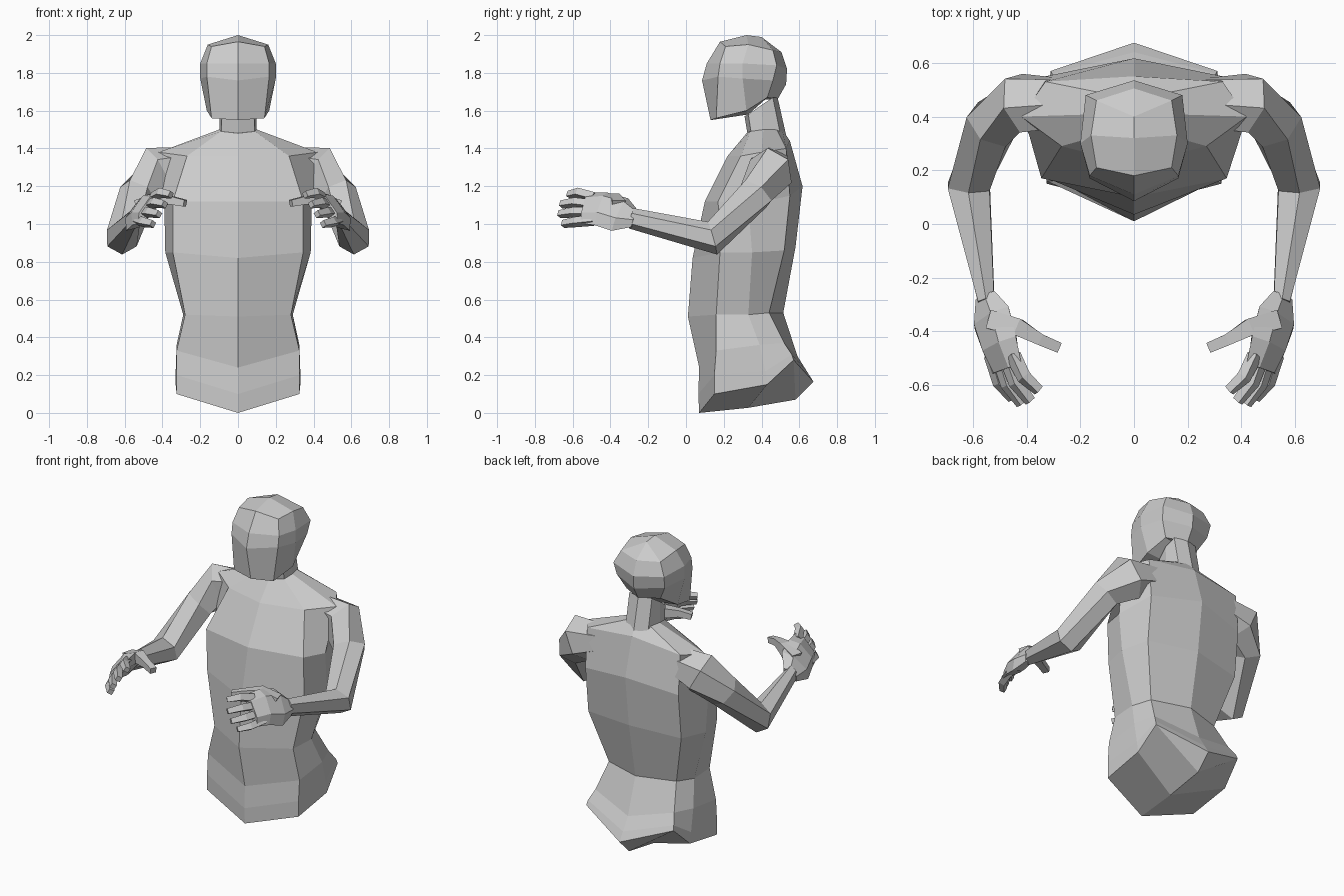
import bpy
import bmesh
from mathutils import Vector
from math import cos, sin, tau

cube = bpy.data.objects.get("Cube")
if cube:
    bpy.data.objects.remove(cube, do_unlink=True)

# One flat material for the whole figure
grey = bpy.data.materials.new("plain grey")
grey.use_nodes = True
COLOUR = (0.6, 0.6, 0.6, 1)
grey.diffuse_color = COLOUR
grey.node_tree.nodes["Principled BSDF"].inputs["Base Color"].default_value = COLOUR


def finish(bm, name):
    """Turn a bmesh into a flat-shaded object with outward normals."""
    bmesh.ops.recalc_face_normals(bm, faces=bm.faces[:])
    mesh = bpy.data.meshes.new(name)
    bm.to_mesh(mesh)
    bm.free()
    mesh.materials.append(grey)
    obj = bpy.data.objects.new(name, mesh)
    bpy.context.collection.objects.link(obj)
    return obj


def bridge(bm, rings):
    """Join neighbouring rings of vertices with quads."""
    for low, high in zip(rings, rings[1:]):
        for i in range(len(low)):
            j = (i + 1) % len(low)
            bm.faces.new((low[i], low[j], high[j], high[i]))


def body_loft(name, rows, bottom=(), top=()):
    """Symmetric loft: each row is front, corner, side, back corner, spine.
    Caps are given as (y, z) points along the centre line, front to back."""
    bm = bmesh.new()
    rings = []
    for front, corner, side, back, spine in rows:
        half = [corner, side, back]
        ring = [(0, *front)] + half + [(0, *spine)]
        ring += [(-x, y, z) for x, y, z in reversed(half)]
        rings.append([bm.verts.new(p) for p in ring])
    bridge(bm, rings)
    for ring, cap in ((rings[0], bottom), (rings[-1], top)):
        if not cap:
            continue
        first, last = [bm.verts.new((0, *p)) for p in (cap[0], cap[-1])]
        f, c, s, b, k, b2, s2, c2 = ring
        for x, y, z in ((c, s, b), (c2, s2, b2)):
            bm.faces.new((f, x, y, first))
            bm.faces.new((first, y, z, last))
            bm.faces.new((last, z, k))
    return finish(bm, name)


def limb_loft(name, mirror, path, radii, sides=6, hint=(0, 0, 1), turn=0.0):
    """Tube along a path; radii are (across, along the hint direction)."""
    bm = bmesh.new()
    points = [Vector(p) for p in path]
    rings = []
    for i, point in enumerate(points):
        before = points[max(i - 1, 0)]
        after = points[min(i + 1, len(points) - 1)]
        tangent = Vector()
        for step in (point - before, after - point):
            if step.length > 0:
                tangent += step.normalized()
        tangent.normalize()
        up = Vector(hint)
        up = (up - tangent * up.dot(tangent)).normalized()
        across = tangent.cross(up)
        wide, tall = radii[i]
        ring = []
        for k in range(sides):
            a = tau * (k + turn) / sides
            p = point + across * wide * sin(a) + up * tall * cos(a)
            ring.append(bm.verts.new((p.x * mirror, p.y, p.z)))
        rings.append(ring)
    bridge(bm, rings)
    bm.faces.new(rings[0])
    bm.faces.new(rings[-1])
    return finish(bm, name)


# Torso, from the seat up to the neck base
body_loft("torso", [
    [(.07, 0), (.325, .15, .1), (.33, .43, .15), (.31, .57, .28), (.675, .165)],
    [(.065, .1), (.325, .15, .2), (.33, .42, .22), (.305, .56, .31), (.64, .22)],
    [(.07, .24), (.325, .16, .33), (.325, .39, .36), (.28, .52, .37), (.59, .3)],
    [(.01, .51), (.28, .16, .52), (.29, .33, .52), (.24, .44, .53), (.515, .53)],
    [(.035, .82), (.345, .18, .85), (.385, .35, .85), (.33, .52, .86), (.58, .88)],
    [(.1, 1.12), (.345, .17, 1.12), (.39, .33, 1.1), (.33, .55, 1.15), (.617, 1.2)],
    [(.22, 1.36), (.27, .29, 1.36), (.42, .4, 1.38), (.33, .53, 1.4), (.55, 1.44)],
    [(.32, 1.48), (.09, .34, 1.49), (.1, .41, 1.5), (.08, .48, 1.5), (.51, 1.5)],
], bottom=[(.33, .027), (.58, .07)], top=[(.4, 1.5), (.46, 1.5)])

# Neck
body_loft("neck", [
    [(.33, 1.45), (.09, .35, 1.45), (.1, .41, 1.46), (.08, .5, 1.47), (.53, 1.47)],
    [(.31, 1.57), (.085, .33, 1.58), (.095, .4, 1.63), (.08, .46, 1.67), (.485, 1.67)],
])

# Head
body_loft("head", [
    [(.13, 1.55), (.14, .16, 1.56), (.165, .32, 1.6), (.12, .43, 1.67), (.485, 1.66)],
    [(.085, 1.76), (.165, .17, 1.78), (.2, .3, 1.77), (.17, .46, 1.76), (.53, 1.74)],
    [(.11, 1.85), (.165, .18, 1.85), (.2, .3, 1.85), (.18, .48, 1.84), (.535, 1.82)],
    [(.18, 1.965), (.14, .21, 1.94), (.16, .33, 1.95), (.14, .46, 1.92), (.505, 1.91)],
], bottom=[(.33, 1.58), (.42, 1.66)], top=[(.32, 2), (.4, 1.99)])

# Arms and hands, built once and mirrored
PALM_UP = (-.6, 0, .8)
INDEX = [(.45, -.49, 1.14), (.41, -.57, 1.165), (.355, -.62, 1.155)]
PINKY = [(.53, -.49, 1.02), (.5, -.59, 1.01), (.45, -.65, 1)]
FINGERS = ("index_finger", "middle_finger", "ring_finger", "little_finger")

for side, mirror in (("left", 1), ("right", -1)):
    limb_loft(side + "_arm", mirror,
              [(.22, .45, 1.33), (.42, .45, 1.28), (.53, .37, 1.16),
               (.615, .14, .925), (.55, -.29, 1.03)],
              [(.1, .08), (.12, .14), (.105, .1), (.09, .09), (.035, .055)])
    limb_loft(side + "_palm", mirror,
              [(.55, -.27, 1.025), (.53, -.35, 1.05), (.5, -.45, 1.08), (.475, -.54, 1.085)],
              [(.035, .055), (.05, .115), (.05, .11), (.03, .1)], hint=PALM_UP)
    limb_loft(side + "_thumb", mirror,
              [(.52, -.36, 1.08), (.43, -.385, 1.13), (.35, -.43, 1.125), (.28, -.46, 1.11)],
              [(.05, .07), (.045, .045), (.03, .03), (.028, .025)], sides=4, turn=.5)
    for n, finger in enumerate(FINGERS):
        path = [Vector(a).lerp(Vector(b), n / 3) for a, b in zip(INDEX, PINKY)]
        # The two middle fingers reach further forward
        if n in (1, 2):
            path = [p + Vector((0, -.015 * i, 0)) for i, p in enumerate(path)]
        limb_loft(side + "_" + finger, mirror, path,
                  [(.03, .03), (.028, .028), (.022, .022)],
                  sides=4, hint=PALM_UP, turn=.5)
